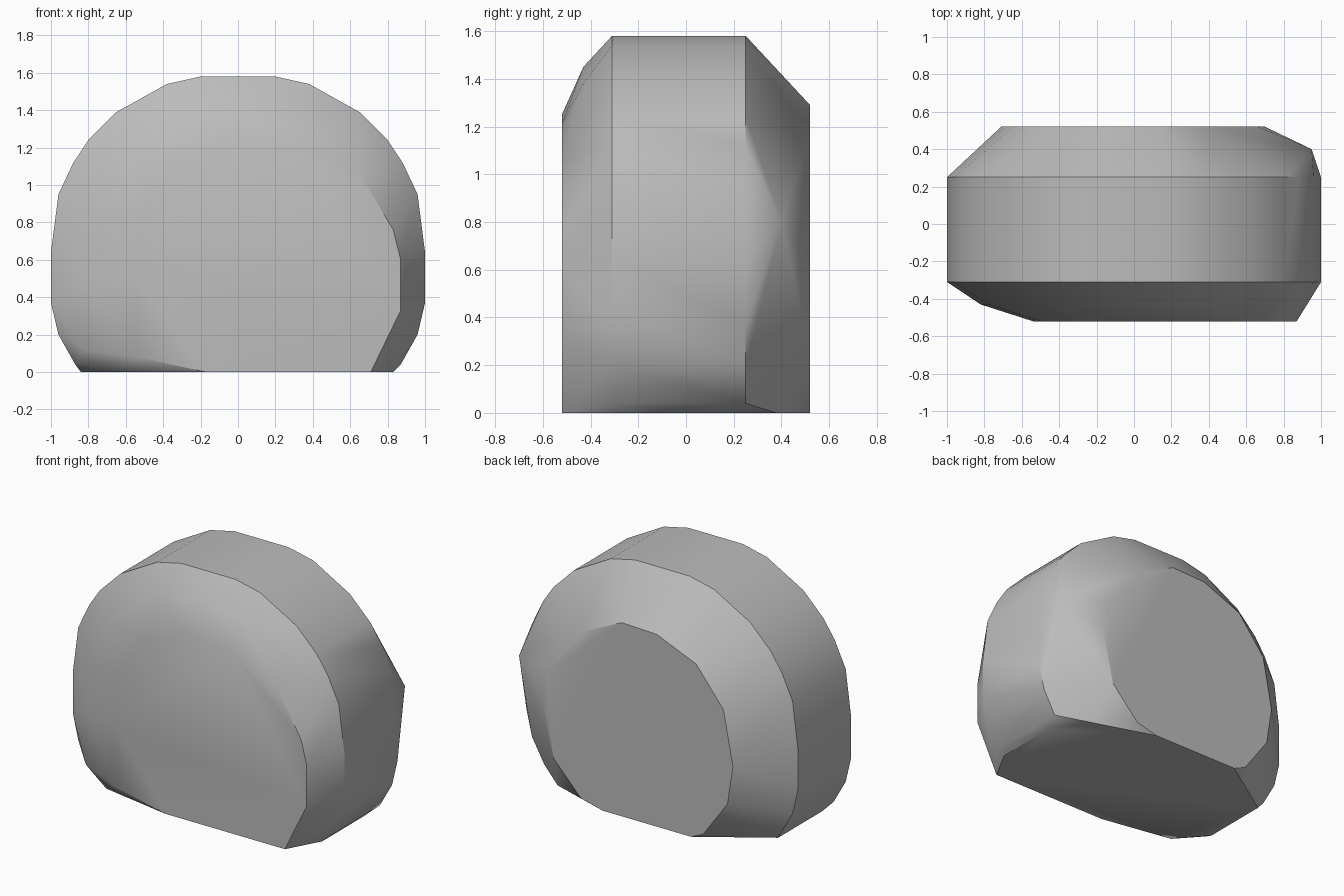
import bpy
import bmesh
import math

cube = bpy.data.objects.get("Cube")
if cube:
    bpy.data.objects.remove(cube, do_unlink=True)


def make_material(name, value):
    """One plain grey surface colour, shown in viewport and render."""
    material = bpy.data.materials.new(name)
    material.use_nodes = True
    colour = (value, value, value, 1)
    material.diffuse_color = colour
    shader = material.node_tree.nodes["Principled BSDF"]
    shader.inputs["Base Color"].default_value = colour
    return material


def upright(profile, depth):
    """Place an (x, z) profile in the vertical plane at the given depth."""
    return [(x, depth, z) for x, z in profile]


def flat(profile, height):
    """Place an (x, y) profile in a level plane at the given height."""
    return [(x, y, height) for x, y in profile]


def mirrored(profile):
    """Add the opposite half of a symmetrical profile."""
    return profile + [(-x, z) for x, z in profile]


# Widest outline of the boulder, one half
girth = mirrored([
    (.87, .04), (.96, .2), (1, .37), (1, .64), (.96, .95), (.88, 1.12),
    (.8, 1.24), (.65, 1.39), (.38, 1.54), (.2, 1.58),
])

# Flat front face
front_face = [
    (.71, 0), (.87, .33), (.87, .6), (.83, .76), (.65, 1.06), (.32, 1.21),
    (0, 1.25), (-.3, 1.13), (-.5, .85), (-.54, .5), (-.54, .08), (-.17, 0),
]

# Rounded shoulder between the front face and the girth
front_shoulder = [
    (-.82, .12), (-.82, .45), (-.78, .8), (-.63, 1.12), (-.36, 1.37),
    (0, 1.45), (.35, 1.38),
]

# Flat back face
back_face = [
    (.25, 0), (.41, .04), (.61, .25), (.7, .64), (.66, .82), (.4, 1.15),
    (.11, 1.29), (-.15, 1.28), (-.44, 1.16), (-.64, .91), (-.71, .55),
    (-.67, .29), (-.49, .04), (-.4, 0),
]

# Flat underside
underside = [
    (.83, -.3), (.83, .14), (.68, .38), (-.84, .23), (-.84, -.23), (-.67, -.43),
]

# Protruding corner on the left flank
flank_corner = [(.95, .4, .8)]

points = (
    upright(girth, -.31)
    + upright(girth, .25)
    + upright(front_face, -.52)
    + upright(front_shoulder, -.43)
    + upright(back_face, .52)
    + flat(underside, 0)
    + flank_corner
)

# Wrap the profiles in one chiselled skin
bm = bmesh.new()
for point in points:
    bm.verts.new(point)
hull = bmesh.ops.convex_hull(bm, input=bm.verts[:])
loose = {item for item in hull["geom_interior"] + hull["geom_unused"]
         if isinstance(item, bmesh.types.BMVert)}
bmesh.ops.delete(bm, geom=list(loose), context="VERTS")
bmesh.ops.dissolve_limit(
    bm, angle_limit=math.radians(1), verts=bm.verts[:], edges=bm.edges[:]
)
bmesh.ops.recalc_face_normals(bm, faces=bm.faces[:])

mesh = bpy.data.meshes.new("boulder")
bm.to_mesh(mesh)
bm.free()
mesh.materials.append(make_material("stone_grey", .5))

boulder = bpy.data.objects.new("boulder", mesh)
bpy.context.collection.objects.link(boulder)

# Soft facets with crisp main ridges
bpy.ops.object.select_all(action="DESELECT")
boulder.select_set(True)
bpy.context.view_layer.objects.active = boulder
bpy.ops.object.shade_smooth_by_angle(angle=math.radians(30))
